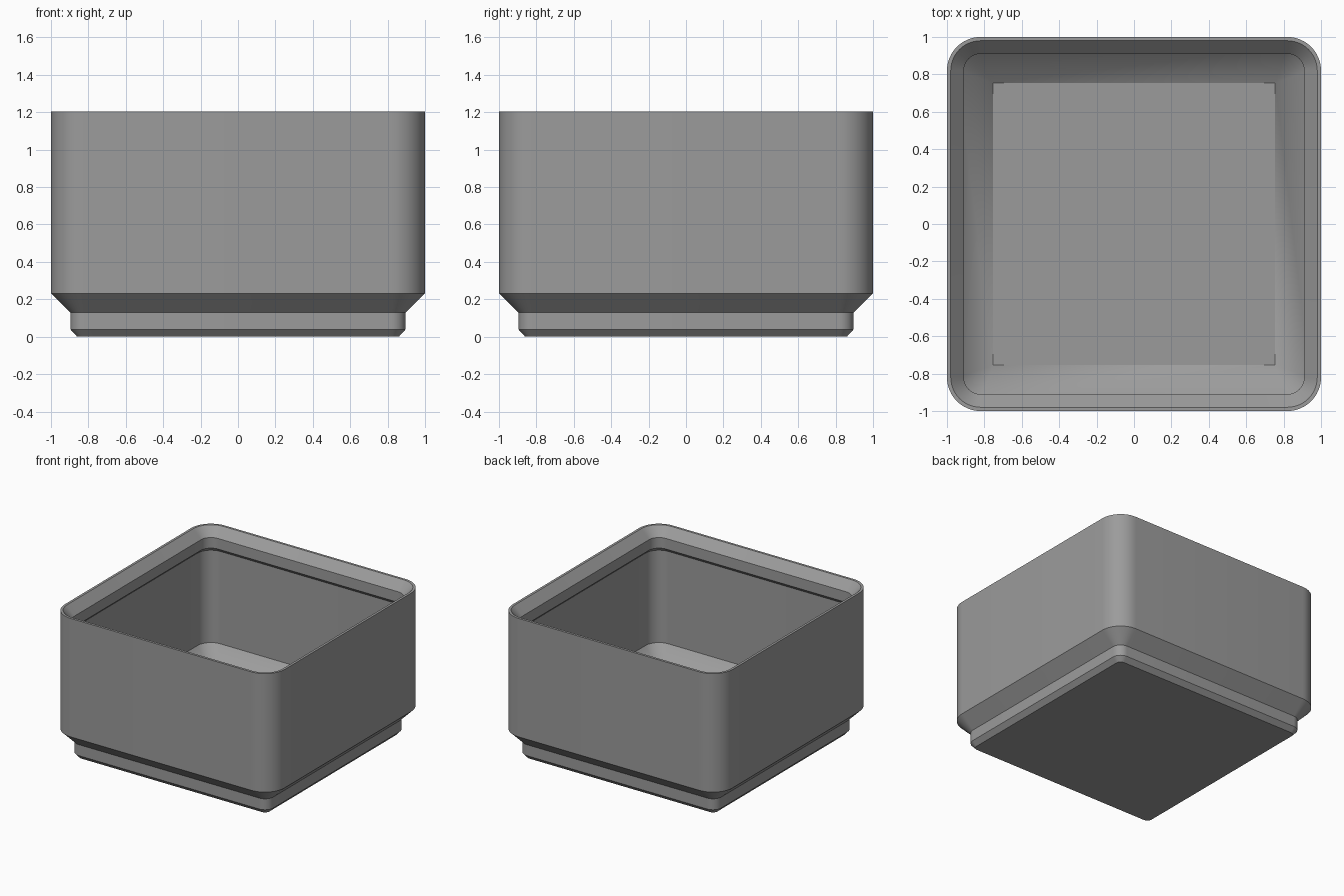
import bpy, bmesh, math

if "Cube" in bpy.data.objects:
    bpy.data.objects.remove(bpy.data.objects["Cube"])

SEGMENTS = 12          # facets per rounded corner
CORNER = 0.82          # centre of the corner arcs

# Closed wall section: (half width, height), underside -> outside -> rim -> inside -> floor
PROFILE = [
    (0.860, 0.000), (0.895, 0.038), (0.895, 0.128), (1.000, 0.232),   # stepped foot
    (1.000, 1.205), (0.980, 1.205),                                  # outer wall and rim
    (0.910, 1.133), (0.910, 1.046), (0.942, 1.014),                  # stacking lip
    (0.942, 0.255), (0.755, 0.068),                                  # inner wall, sloped to floor
]


def ring(bm, half, z):
    """Rounded square; the corner turns sharp once its radius reaches zero."""
    radius = max(half - CORNER, 0.0)
    centre = half - radius
    verts = []
    for q, (sx, sy) in enumerate([(1, 1), (-1, 1), (-1, -1), (1, -1)]):
        for i in range(SEGMENTS + 1):
            a = math.pi / 2 * (q + i / SEGMENTS)
            verts.append(bm.verts.new((sx * centre + radius * math.cos(a),
                                       sy * centre + radius * math.sin(a), z)))
    return verts


# Storage bin body
bm = bmesh.new()
rings = [ring(bm, half, z) for half, z in PROFILE]
count = len(rings[0])
for low, high in zip(rings, rings[1:]):
    for i in range(count):
        j = (i + 1) % count
        bm.faces.new((low[i], low[j], high[j], high[i]))
bm.faces.new(rings[0][::-1])   # underside
bm.faces.new(rings[-1])        # inner floor
bmesh.ops.remove_doubles(bm, verts=bm.verts[:], dist=1e-5)
bmesh.ops.recalc_face_normals(bm, faces=bm.faces[:])

mesh = bpy.data.meshes.new("storage_bin")
bm.to_mesh(mesh)
bm.free()
storage_bin = bpy.data.objects.new("storage_bin", mesh)
bpy.context.collection.objects.link(storage_bin)

grey = bpy.data.materials.new("plain grey")
grey.diffuse_color = (0.33, 0.33, 0.33, 1.0)
grey.use_nodes = True
grey.node_tree.nodes["Principled BSDF"].inputs["Base Color"].default_value = grey.diffuse_color
mesh.materials.append(grey)

bpy.context.view_layer.objects.active = storage_bin
storage_bin.select_set(True)
bpy.ops.object.shade_smooth_by_angle(angle=math.radians(25))
